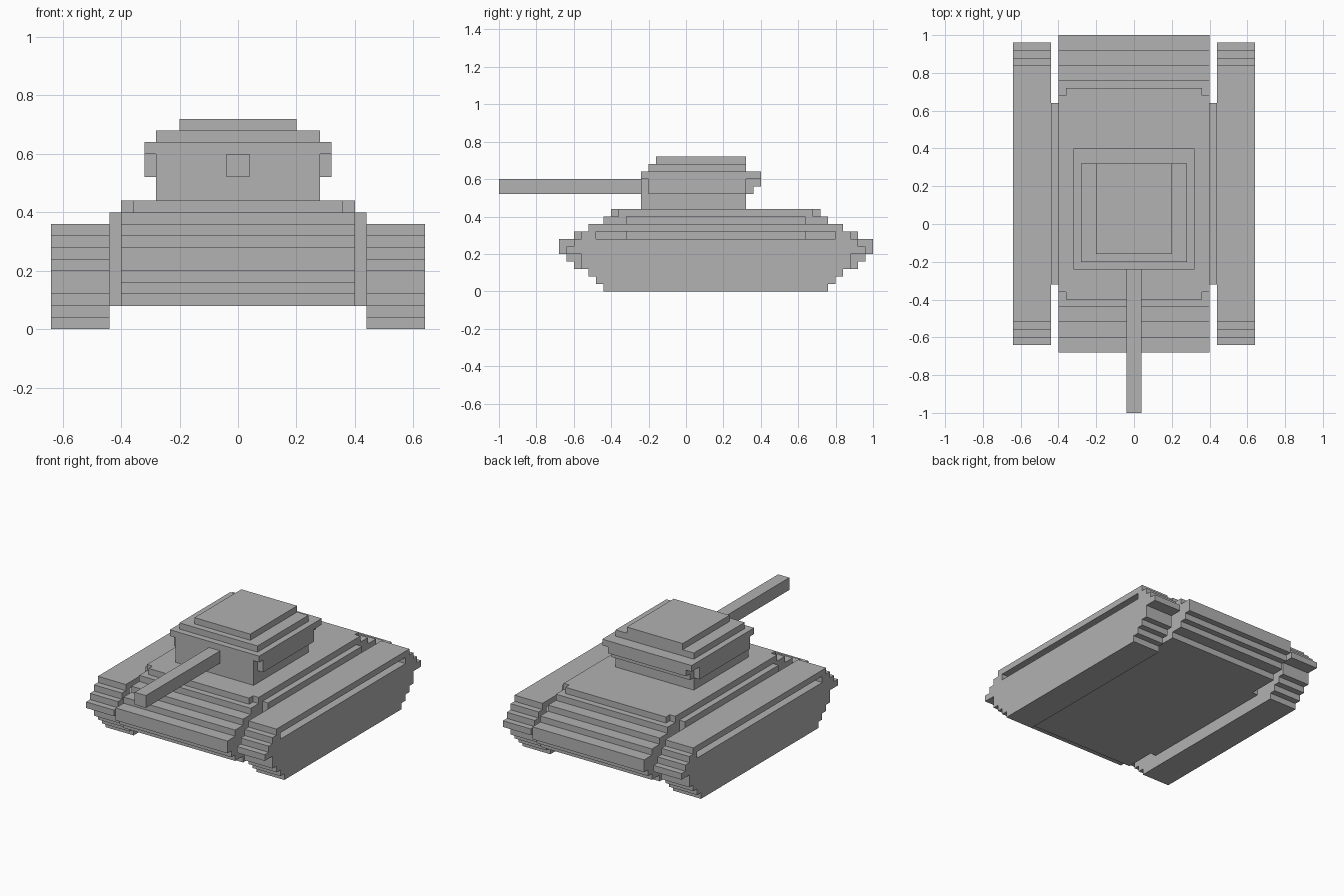
import bpy
import bmesh
from mathutils import Vector

cube = bpy.data.objects.get("Cube")
if cube:
    bpy.data.objects.remove(cube, do_unlink=True)

MID = 0.16  # the hull and tracks are symmetric about this y

grey = bpy.data.materials.new("armour grey")
grey.use_nodes = True
colour = (0.445, 0.445, 0.445, 1)
grey.diffuse_color = colour
grey.node_tree.nodes["Principled BSDF"].inputs["Base Color"].default_value = colour


def prism(name, points, start, depth):
    """Extrude a flat outline of 3D points from start by the depth vector."""
    bm = bmesh.new()
    face = bm.faces.new([bm.verts.new(Vector(start) + Vector(p)) for p in points])
    new = bmesh.ops.extrude_face_region(bm, geom=[face])["geom"]
    verts = [v for v in new if isinstance(v, bmesh.types.BMVert)]
    bmesh.ops.translate(bm, verts=verts, vec=depth)
    bmesh.ops.recalc_face_normals(bm, faces=bm.faces[:])
    mesh = bpy.data.meshes.new(name)
    bm.to_mesh(mesh)
    bm.free()
    mesh.materials.append(grey)
    obj = bpy.data.objects.new(name, mesh)
    bpy.context.collection.objects.link(obj)
    return obj


def box(name, x0, x1, y0, y1, z0, z1):
    outline = [(x0, y0, 0), (x1, y0, 0), (x1, y1, 0), (x0, y1, 0)]
    return prism(name, outline, (0, 0, z0), (0, 0, z1 - z0))


def stepped(name, x0, x1, steps, top, inner=()):
    """Side profile from (bottom z, half length) steps, extruded across x."""
    half = list(inner)
    ends = [z for z, _ in steps[1:]] + [top]
    for (z0, length), z1 in zip(steps, ends):
        half += [(length, z0), (length, z1)]
    outline = [(0, y, z) for y, z in half] + [(0, -y, z) for y, z in reversed(half)]
    return prism(name, outline, (x0, MID, 0), (x1 - x0, 0, 0))


def notched(name, x, y0, y1, notch, z0, z1):
    """Rectangular slab with its four corners cut in by a square notch."""
    mid, hy = (y0 + y1) / 2, (y1 - y0) / 2
    a, b = x - notch, hy - notch
    quarter = [(x, b), (a, b), (a, hy)]
    right = quarter + [(-px, py) for px, py in reversed(quarter)]
    full = right + [(-px, -py) for px, py in right]
    return prism(name, [(px, py, 0) for px, py in full], (0, mid, z0), (0, 0, z1 - z0))


# Hull with stepped nose and tail, and the deck on it
stepped("hull", -0.40, 0.40,
        [(0.08, 0.68), (0.12, 0.76), (0.16, 0.80), (0.20, 0.84),
         (0.28, 0.76), (0.32, 0.68), (0.36, 0.60)], 0.40)
notched("deck", 0.40, -0.40, 0.72, 0.04, 0.40, 0.44)

# Tracks, fenders over an open slot, and the sponsons joining them to the hull
for side, s in (("left", 1), ("right", -1)):
    stepped(side + "_track", s * 0.44, s * 0.64,
            [(0, 0.60), (0.04, 0.64), (0.08, 0.68), (0.12, 0.72),
             (0.20, 0.80), (0.24, 0.76)], 0.28)
    stepped(side + "_fender", s * 0.44, s * 0.64,
            [(0.28, 0.72), (0.32, 0.68)], 0.36,
            inner=[(0.64, 0.32), (0.64, 0.28)])
    stepped(side + "_sponson", s * 0.40, s * 0.44, [(0.08, 0.48)], 0.40)

# Turret: base, side cheeks, rear bustle, rim and roof
box("turret_base", -0.28, 0.28, -0.24, 0.32, 0.44, 0.60)
for side, s in (("left", 1), ("right", -1)):
    box(side + "_turret_cheek", s * 0.28, s * 0.32, -0.20, 0.32, 0.52, 0.60)
box("turret_bustle_lower", -0.28, 0.28, 0.32, 0.36, 0.52, 0.56)
box("turret_bustle_upper", -0.28, 0.28, 0.32, 0.40, 0.56, 0.60)
box("turret_rim", -0.32, 0.32, -0.24, 0.40, 0.60, 0.64)
box("turret_roof", -0.28, 0.28, -0.20, 0.32, 0.64, 0.68)
box("turret_hatch", -0.20, 0.20, -0.16, 0.32, 0.68, 0.72)

# Gun
box("gun_barrel", -0.04, 0.04, -1.0, -0.24, 0.52, 0.60)
